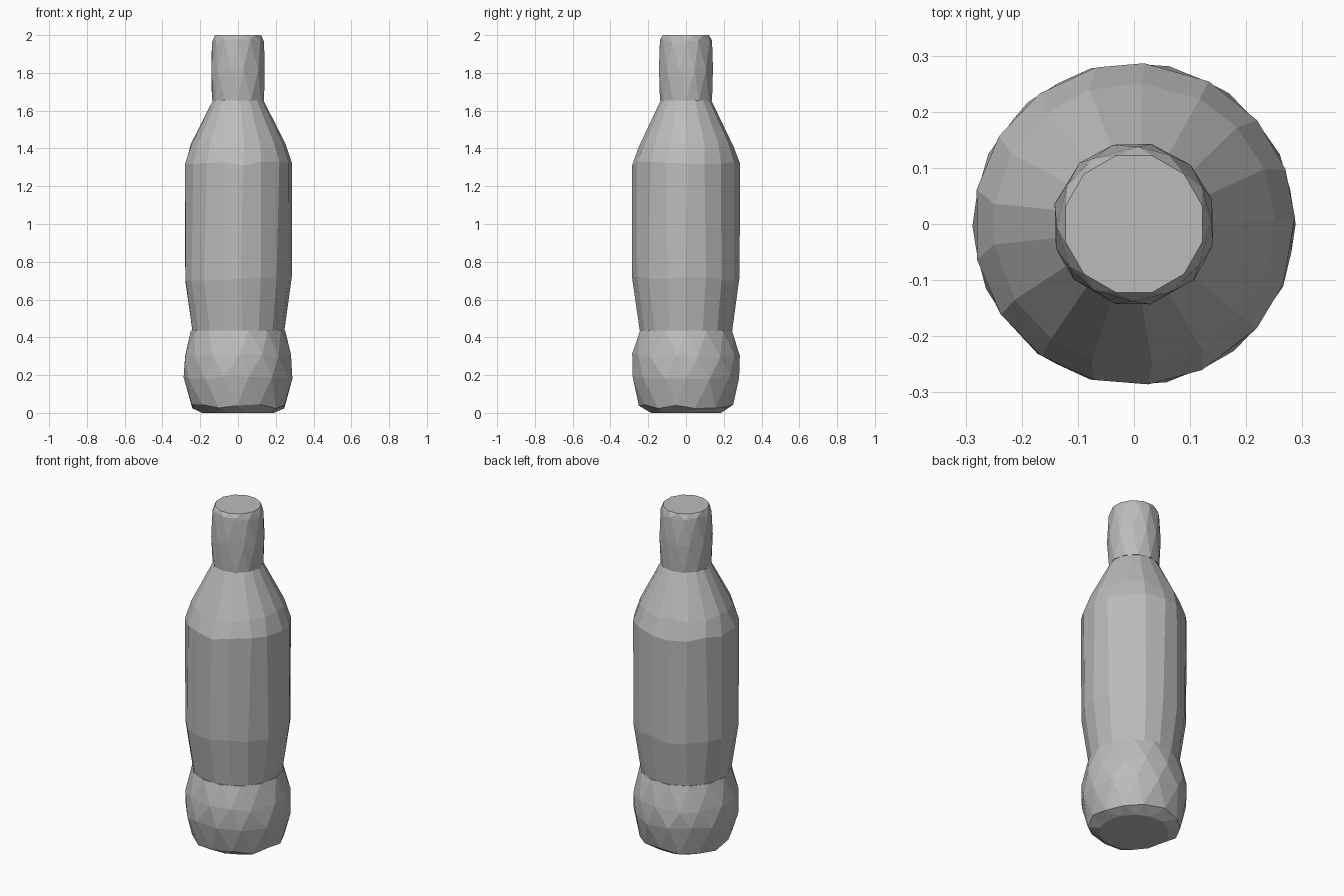
import bpy, bmesh, math, random

random.seed(4)
cube = bpy.data.objects.get("Cube")
if cube:
    bpy.data.objects.remove(cube, do_unlink=True)

grey = bpy.data.materials.new("plain grey")
grey.use_nodes = True
colour = (0.5, 0.5, 0.5, 1)
grey.diffuse_color = colour
grey.node_tree.nodes["Principled BSDF"].inputs["Base Color"].default_value = colour


def lathe(name, profile, sides, stagger, wobble, cap_bottom=False, cap_top=False):
    """Faceted part of revolution; inner rings wobble, end rings stay level."""
    bm = bmesh.new()
    rings = []
    for k, (r, z) in enumerate(profile):
        inner = 0 < k < len(profile) - 1
        turn = 0.5 * (k % 2) if stagger else 0
        ring = []
        for i in range(sides):
            a = math.tau * (i + turn) / sides
            if inner:
                a += random.uniform(-0.12, 0.12) * math.tau / sides
            dz = random.uniform(-wobble, wobble) if inner else 0
            ring.append(bm.verts.new((r * math.cos(a), r * math.sin(a), z + dz)))
        rings.append(ring)
    for k in range(len(rings) - 1):
        low, high = rings[k], rings[k + 1]
        for i in range(sides):
            j = (i + 1) % sides
            if not stagger:
                bm.faces.new((low[i], low[j], high[j], high[i]))
            elif k % 2 == 0:
                bm.faces.new((low[i], low[j], high[i]))
                bm.faces.new((low[j], high[j], high[i]))
            else:
                bm.faces.new((low[i], high[j], high[i]))
                bm.faces.new((low[i], low[j], high[j]))
    if cap_bottom:
        bm.faces.new(rings[0][::-1])
    if cap_top:
        bm.faces.new(rings[-1])
    bmesh.ops.recalc_face_normals(bm, faces=bm.faces)
    mesh = bpy.data.meshes.new(name)
    bm.to_mesh(mesh)
    bm.free()
    mesh.materials.append(grey)
    obj = bpy.data.objects.new(name, mesh)
    bpy.context.collection.objects.link(obj)
    return obj


# Bulging foot
lathe("bottle_base",
      [(0.19, 0), (0.25, 0.035), (0.288, 0.19), (0.285, 0.30), (0.25, 0.435)],
      14, True, 0.014, cap_bottom=True, cap_top=True)

# Tapered lower body, straight wall and sloping shoulder
lathe("bottle_body",
      [(0.245, 0.43), (0.285, 0.71), (0.287, 1.32), (0.252, 1.42), (0.132, 1.66)],
      17, False, 0.012)

# Neck with a softened rim and flat top
lathe("bottle_neck",
      [(0.138, 1.655), (0.146, 1.82), (0.138, 1.97), (0.126, 2.0)],
      12, True, 0.01, cap_bottom=True, cap_top=True)
